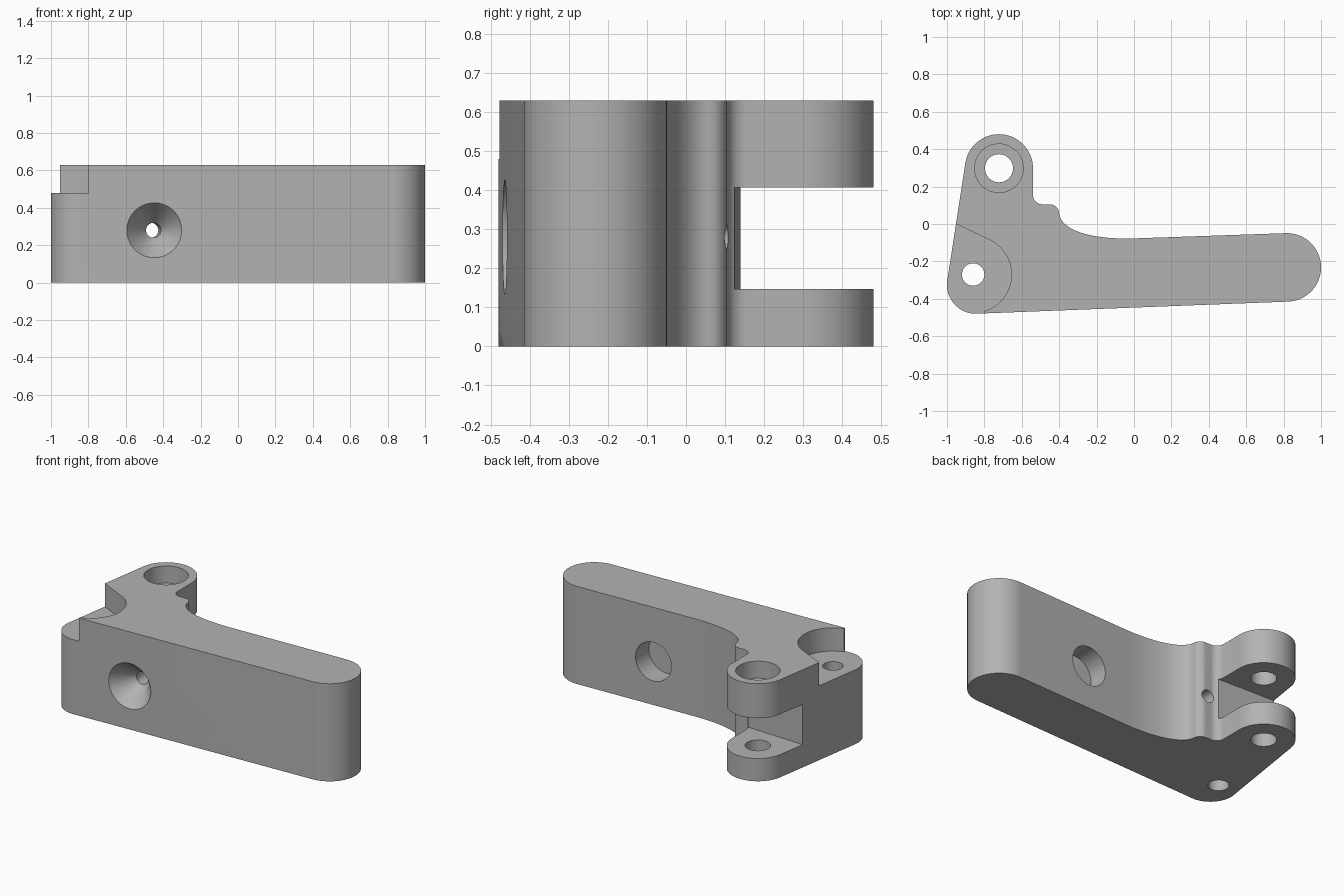
import bpy, bmesh
from math import radians, cos, sin
from mathutils import Vector

if "Cube" in bpy.data.objects:
    bpy.data.objects.remove(bpy.data.objects["Cube"], do_unlink=True)

HEIGHT = 0.63
grey = bpy.data.materials.new("plain grey")
grey.use_nodes = True
colour = (0.45, 0.45, 0.45, 1)
grey.diffuse_color = colour
grey.node_tree.nodes["Principled BSDF"].inputs["Base Color"].default_value = colour


def arc(cx, cy, r, start, end, steps):
    angles = [radians(start + (end - start) * i / steps) for i in range(steps + 1)]
    return [(cx + r * cos(a), cy + r * sin(a)) for a in angles]


def bezier(a, b, c, d, steps):
    a, b, c, d = map(Vector, (a, b, c, d))
    ts = [i / steps for i in range(steps + 1)]
    return [tuple(a * (1 - t)**3 + b * 3 * t * (1 - t)**2 + c * 3 * t * t * (1 - t) + d * t**3)
            for t in ts]


def finish(name, bm):
    bmesh.ops.recalc_face_normals(bm, faces=bm.faces)
    mesh = bpy.data.meshes.new(name)
    bm.to_mesh(mesh)
    bm.free()
    mesh.materials.append(grey)
    obj = bpy.data.objects.new(name, mesh)
    bpy.context.collection.objects.link(obj)
    return obj


def prism(name, outline, z0, z1):
    bm = bmesh.new()
    face = bm.faces.new([bm.verts.new((x, y, z0)) for x, y in outline])
    top = bmesh.ops.extrude_face_region(bm, geom=[face])["geom"]
    verts = [v for v in top if isinstance(v, bmesh.types.BMVert)]
    bmesh.ops.translate(bm, verts=verts, vec=(0, 0, z1 - z0))
    return finish(name, bm)


def round_cutter(name, start, end, r0, r1):
    start, end = Vector(start), Vector(end)
    axis = end - start
    bm = bmesh.new()
    bmesh.ops.create_cone(bm, cap_ends=True, segments=64, radius1=r0, radius2=r1, depth=axis.length)
    bmesh.ops.rotate(bm, verts=bm.verts, matrix=axis.to_track_quat("Z", "Y").to_matrix())
    bmesh.ops.translate(bm, verts=bm.verts, vec=(start + end) / 2)
    return finish(name, bm)


# Lever body: rounded corner, long arm, concave blend, small step, hinge lug
outline = arc(-0.845, -0.325, 0.155, 172, 268, 24)
outline += arc(0.817, -0.232, 0.183, -88, 92, 40)
outline += bezier((0, -0.077), (-0.2, -0.083), (-0.385, -0.045), (-0.4, 0.055), 28)
outline += arc(-0.45, 0.055, 0.05, 0, 90, 12)[1:]
outline += arc(-0.49, 0.155, 0.05, 270, 180, 12)
outline += arc(-0.722, 0.298, 0.182, 0, 172, 40)
lever = prism("lever_body", outline, 0, HEIGHT)

# Lowered corner shelf around the pin hole
shelf = arc(-0.86, -0.27, 0.205, -73, 63, 36) + [(-0.95, 0), (-1.2, 0.125), (-1.2, -0.7), (-0.8, -0.7)]
cutters = [prism("shelf_cutter", shelf, 0.48, 0.8)]

# Slot that splits the hinge lug into a fork
slot = [(-1.1, 0.146), (-0.54, 0.125), (-0.4, 0.12), (-0.4, 0.6), (-1.1, 0.6)]
cutters.append(prism("fork_slot_cutter", slot, 0.147, 0.407))

# Hinge hole with counterbore, and corner pin hole
cutters.append(round_cutter("hinge_hole_cutter", (-0.722, 0.298, -0.1), (-0.722, 0.298, 0.8), 0.075, 0.075))
cutters.append(round_cutter("counterbore_cutter", (-0.722, 0.298, 0.52), (-0.722, 0.298, 0.8), 0.13, 0.13))
cutters.append(round_cutter("pin_hole_cutter", (-0.86, -0.27, -0.1), (-0.86, -0.27, 0.8), 0.06, 0.06))

# Countersunk screw hole, square to the sloping front face
inward = Vector((-0.034, 1, 0)).normalized()
mouth = Vector((-0.447, -0.466, 0.28))
cutters.append(round_cutter("screw_hole_cutter", mouth - inward * 0.1, mouth + inward * 0.8, 0.04, 0.04))
slope = (0.148 - 0.04) / 0.135
cutters.append(round_cutter("countersink_cutter", mouth - inward * 0.05, mouth + inward * 0.135,
                            0.148 + slope * 0.05, 0.04))

# Blind round pocket in the back of the arm
cutters.append(round_cutter("pocket_cutter", (0.28, 0.1, 0.28), (0.28, -0.2, 0.28), 0.125, 0.125))

bpy.context.view_layer.objects.active = lever
for cutter in cutters:
    cutter.hide_render = True
    mod = lever.modifiers.new(cutter.name, "BOOLEAN")
    mod.operation = "DIFFERENCE"
    mod.solver = "EXACT"
    mod.object = cutter
    bpy.ops.object.modifier_apply(modifier=mod.name)
    bpy.data.objects.remove(cutter, do_unlink=True)

for obj in bpy.context.selected_objects:
    obj.select_set(False)
lever.select_set(True)
bpy.ops.object.shade_smooth_by_angle(angle=radians(25))
